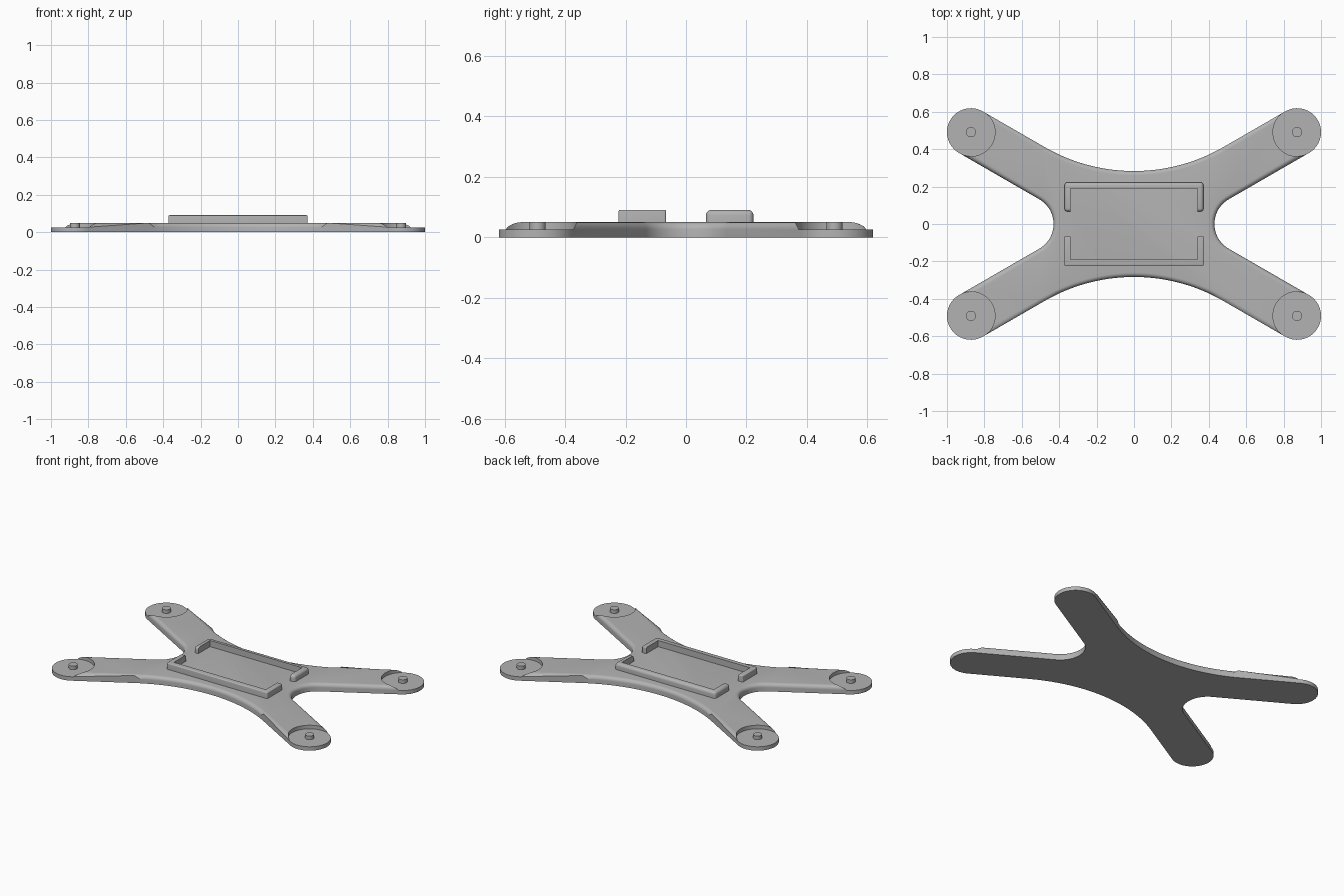
import bpy
import bmesh
from math import sin, cos, radians

cube = bpy.data.objects.get("Cube")
if cube:
    bpy.data.objects.remove(cube, do_unlink=True)

PAD_X, PAD_Y, PAD_R, PAD_TOP = 0.872, 0.491, 0.128, 0.026
BODY_TOP, ROUND = 0.05, 0.0235
ARM = radians(30)                       # arm direction
WAIST_X, WAIST_Y = 0.43, 0.283          # half sizes at the waist

grey = bpy.data.materials.new("plain grey")
grey.use_nodes = True
colour = (0.45, 0.45, 0.45, 1)
grey.diffuse_color = colour
grey.node_tree.nodes["Principled BSDF"].inputs["Base Color"].default_value = colour


def finish(name, bm):
    """Turn a bmesh into a grey object with sharp edges kept."""
    bmesh.ops.recalc_face_normals(bm, faces=bm.faces)
    mesh = bpy.data.meshes.new(name)
    bm.to_mesh(mesh)
    bm.free()
    obj = bpy.data.objects.new(name, mesh)
    bpy.context.collection.objects.link(obj)
    mesh.materials.append(grey)
    return obj


def smooth(obj):
    bpy.ops.object.select_all(action='DESELECT')
    obj.select_set(True)
    bpy.context.view_layer.objects.active = obj
    bpy.ops.object.shade_smooth_by_angle(angle=radians(30))


def arc(cx, cy, r, start, end, steps):
    angles = [radians(start + (end - start) * i / steps) for i in range(steps + 1)]
    return [(cx + r * cos(a), cy + r * sin(a)) for a in angles]


def prism(outline, z0, z1):
    """Extrude a closed outline between two heights."""
    bm = bmesh.new()
    face = bm.faces.new([bm.verts.new((x, y, z0)) for x, y in outline])
    top = bmesh.ops.extrude_face_region(bm, geom=[face])["geom"]
    for v in top:
        if isinstance(v, bmesh.types.BMVert):
            v.co.z = z1
    return bm


def disc(x, y, r, z0, z1, sides):
    return prism(arc(x, y, r, 0, 360, sides)[:-1], z0, z1)


# Body outline: fillets tangent to the straight arm edges, one quarter mirrored
low_x = PAD_X + PAD_R * sin(ARM) - (PAD_Y - PAD_R * cos(ARM)) / (sin(ARM) / cos(ARM))
side_r = (WAIST_X - low_x) * sin(ARM) / (1 - sin(ARM))
high_y = PAD_Y + PAD_R * cos(ARM) - (PAD_X - PAD_R * sin(ARM)) * sin(ARM) / cos(ARM)
long_r = (WAIST_Y - high_y) * cos(ARM) / (1 - cos(ARM))
quarter = (arc(WAIST_X + side_r, 0, side_r, 180, 120, 12)
           + arc(PAD_X, PAD_Y, PAD_R, -60, 120, 32)
           + arc(0, WAIST_Y + long_r, long_r, -60, -90, 14))
half = quarter + [(-x, y) for x, y in reversed(quarter[:-1])]
outline = half + [(x, -y) for x, y in reversed(half[1:-1])]

# Body plate with a rounded upper rim
bm = prism(outline, 0, BODY_TOP)
rim = [e for e in bm.edges if all(v.co.z > BODY_TOP - 0.001 for v in e.verts)]
bmesh.ops.bevel(bm, geom=rim, offset=ROUND, segments=6, profile=0.5, affect='EDGES')
body = finish("body_plate", bm)

# Round seats cut into the arm ends, each with a pin
corners = [(sx, sy) for sx in (1, -1) for sy in (1, -1)]
for sx, sy in corners:
    x, y = sx * PAD_X, sy * PAD_Y
    cutter = finish("seat_cutter", disc(x, y, PAD_R + 0.001, PAD_TOP, 0.2, 64))
    cutter.hide_render = True
    cut = body.modifiers.new("seat", 'BOOLEAN')
    cut.operation = 'DIFFERENCE'
    cut.solver = 'EXACT'
    cut.object = cutter
    bpy.context.view_layer.objects.active = body
    bpy.ops.object.modifier_apply(modifier=cut.name)
    bpy.data.objects.remove(cutter, do_unlink=True)
    name = ("back" if sy > 0 else "front") + ("_left" if sx > 0 else "_right") + "_pin"
    smooth(finish(name, disc(x, y, 0.027, PAD_TOP - 0.005, BODY_TOP, 24)))
smooth(body)

# U-shaped holder walls with softened outer edges
OUT_X, OUT_Y, WALL, END_Y, WALL_TOP = 0.372, 0.223, 0.033, 0.066, 0.091
in_x, in_y = OUT_X - WALL, OUT_Y - WALL
for name, s, soft in (("back_holder_wall", 1, 0.018), ("front_holder_wall", -1, 0.006)):
    right = [(OUT_X, OUT_Y), (OUT_X, END_Y), (in_x, END_Y), (in_x, in_y)]
    shape = right + [(-x, y) for x, y in reversed(right)]
    bm = prism([(x, s * y) for x, y in shape], BODY_TOP - 0.005, WALL_TOP)
    outer = [e for e in bm.edges
             if any(abs(v.co.x) > OUT_X - 0.001 for v in e.verts)
             and any(v.co.z > BODY_TOP for v in e.verts)]
    bmesh.ops.bevel(bm, geom=outer, offset=soft, segments=5, profile=0.5, affect='EDGES')
    smooth(finish(name, bm))
